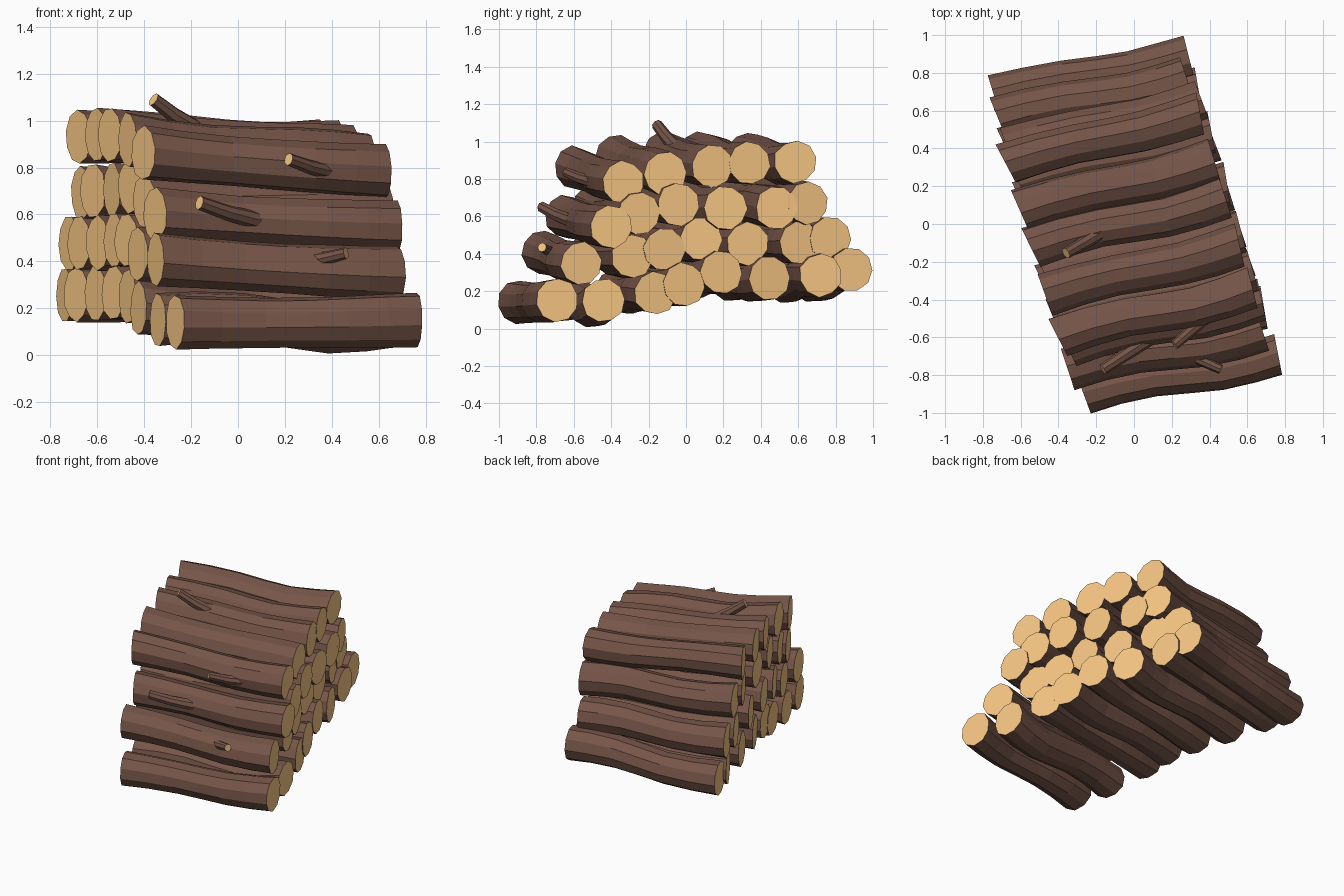
import bpy, bmesh, random
from math import sin, cos, pi, radians
from mathutils import Vector

if "Cube" in bpy.data.objects:
    bpy.data.objects.remove(bpy.data.objects["Cube"])

random.seed(4)

def material(name, rgb):
    m = bpy.data.materials.new(name)
    m.diffuse_color = (*rgb, 1)
    m.use_nodes = True
    m.node_tree.nodes["Principled BSDF"].inputs["Base Color"].default_value = m.diffuse_color
    return m

BARK = material("bark", (0.18, 0.09, 0.065))
WOOD = material("cut_wood", (0.95, 0.58, 0.235))

def tube(name, rings, sides):
    """Skin rings of points; close both ends with cut-wood caps."""
    bm = bmesh.new()
    loops = [[bm.verts.new(p) for p in r] for r in rings]
    for a, b in zip(loops, loops[1:]):
        for i in range(sides):
            j = (i + 1) % sides
            bm.faces.new((a[i], a[j], b[j], b[i]))
    for loop in (loops[0], loops[-1]):
        bm.faces.new(loop).material_index = 1
    bmesh.ops.recalc_face_normals(bm, faces=bm.faces)
    me = bpy.data.meshes.new(name)
    bm.to_mesh(me)
    bm.free()
    me.materials.append(BARK)
    me.materials.append(WOOD)
    ob = bpy.data.objects.new(name, me)
    bpy.context.collection.objects.link(ob)

# stations along a log: position, bend offset, yaw of the ring, radius
STATIONS = [(0, 0, 25, .116), (.17, .013, 16, .110), (.36, .012, 9, .106),
            (.54, -.008, 8, .107), (.70, -.024, 10, .110), (.86, -.017, 14, .114),
            (1, 0, 15, .116)]

def log(name, left, right, bend, amount=1, sides=10):
    """Bent log; the S-bend lies in a plane turned by the bend angle."""
    roll = random.uniform(0, 2 * pi)
    bumps = [random.uniform(.96, 1.04) for _ in range(sides)]
    twist = [random.uniform(-8, 4), 0, 0, 0, 0, 0, random.uniform(-6, 6)]
    rings = []
    for (t, s, yaw, r), extra in zip(STATIONS, twist):
        s *= amount
        c = left.lerp(right, t) + Vector((0, s * cos(bend), s * sin(bend) - .03 * t * (1 - t)))
        w = radians(yaw + extra)
        side = Vector((-sin(w), cos(w), 0))
        ring = []
        for i in range(sides):
            a = roll + 2 * pi * i / sides
            k = r * bumps[i] * random.uniform(.985, 1.015)
            ring.append(c + side * k * cos(a) + Vector((0, 0, k * sin(a))))
        rings.append(ring)
    tube(name, rings, sides)

# each row: y shift of the left ends, then (y, z) of right end and z of left end
ROWS = [
    (-.21, [(-.69, .155, .145), (-.44, .15, .15), (-.165, .19, .20), (-.01, .235, .25),
            (.19, .30, .265), (.445, .27, .265), (.72, .285, .26), (.885, .315, .255)]),
    (-.21, [(-.56, .35, .41), (-.285, .385, .43), (-.115, .425, .49), (.08, .48, .49),
            (.33, .455, .48), (.61, .46, .48), (.77, .48, .475)]),
    (-.25, [(-.40, .545, .60), (-.25, .615, .655), (-.04, .665, .72), (.21, .645, .705),
            (.485, .645, .70), (.65, .67, .69)]),
    (-.265, [(-.335, .78, .86), (-.11, .83, .92), (.14, .87, .94), (.34, .885, .94),
             (.585, .89, .93)]),
]
for r, (dy, logs) in enumerate(ROWS):
    for n, (y, z, zl) in enumerate(logs):
        x = .763 - .30 * (y + .69) - (0, .045, 0, .03)[r]
        xl = x - 1.03 + (0, .03 * n / 6, 0, 0)[r]
        # front logs bend sideways, the second bottom log sags to the ground
        bend, amount = (0, 1) if n == 0 else (random.uniform(-.9, .9), .9)
        if (r, n) == (0, 1):
            bend, amount = radians(80), 1.25
        log(f"log_row{r + 1}_{n + 1}", Vector((xl, y + dy, zl)), Vector((x, y, z)), bend, amount)

# broken branch stubs, base to tip
STUBS = [((-.18, -.05, .965), (-.36, -.155, 1.09), .030),
         ((.40, -.48, .78), (.215, -.64, .835), .027),
         ((.08, -.61, .575), (-.165, -.77, .65), .030),
         ((.26, -.68, .40), (.46, -.77, .435), .025)]
for n, (base, tip, rad) in enumerate(STUBS):
    base, tip = Vector(base), Vector(tip)
    d = (tip - base).normalized()
    u = d.cross(Vector((0, 0, 1))).normalized()
    v = u.cross(d)
    rings = []
    for t, sag in ((0, 0), (.5, -.006), (1, 0)):
        c = base.lerp(tip, t) + v * sag
        rings.append([c + (u * cos(2 * pi * i / 8) + v * sin(2 * pi * i / 8)) * rad * (1.25 - .25 * t)
                      for i in range(8)])
    tube(f"branch_stub_{n + 1}", rings, 8)
